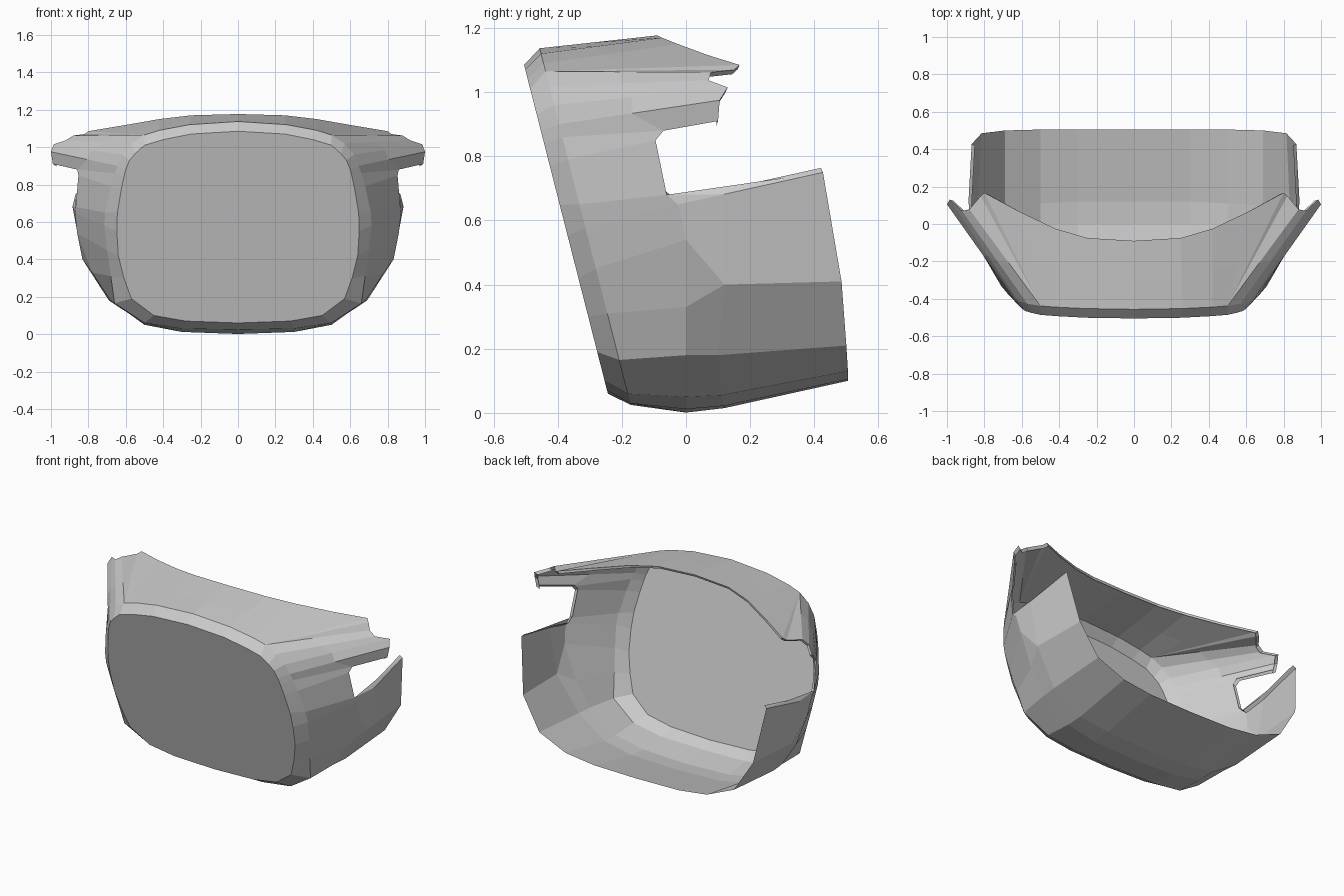
import bpy, bmesh
from mathutils import Vector as V

if "Cube" in bpy.data.objects:
    bpy.data.objects.remove(bpy.data.objects["Cube"])


def plane_y(z):
    """Depth of the tilted front plane at height z."""
    return -0.505 + 0.255 * (1.085 - z)


def build(name, rows, cap=None):
    """Skin rows of points (x >= 0 half) and mirror across x."""
    bm = bmesh.new()
    grid = [[bm.verts.new(p) for p in r] for r in rows]
    for r, s in zip(grid, grid[1:]):
        for i in range(len(r) - 1):
            bm.faces.new((r[i], s[i], s[i + 1], r[i + 1]))
    if cap is not None:
        bm.faces.new([r[cap] for r in grid])
    bmesh.ops.remove_doubles(bm, verts=bm.verts, dist=0.0005)
    bmesh.ops.recalc_face_normals(bm, faces=bm.faces)
    # outward means away from the inside of the bowl
    centre = V((0, 0.1, 0.6))
    score = sum((f.calc_center_median() - centre).dot(f.normal) * f.calc_area() for f in bm.faces)
    if score < 0:
        bmesh.ops.reverse_faces(bm, faces=bm.faces)
    me = bpy.data.meshes.new(name)
    bm.to_mesh(me)
    bm.free()
    ob = bpy.data.objects.new(name, me)
    bpy.context.collection.objects.link(ob)
    m = ob.modifiers.new("mirror", "MIRROR")
    m.use_clip = True
    return ob


# front panel outline (x, z) and its bevel's outer outline (x, z)
outline = [
    (0, 1.085, 0, 1.137), (.25, 1.07, .26, 1.12), (.4, 1.04, .42, 1.09),
    (.5, 1.01, .5, 1.065), (.55, .965, .57, 1.02), (.58, .93, .62, .96),
    (.6, .88, .645, .9), (.61, .84, .66, .86), (.625, .77, .68, .79),
    (.645, .65, .71, .65), (.648, .55, .715, .58), (.64, .42, .70, .45),
    (.61, .3, .68, .31), (.57, .19, .66, .165), (.45, .1, .5, .06),
    (.28, .07, .3, .03), (0, .06, 0, .025)]
rim = [V((bx, plane_y(bz) + 0.062, bz)) for _, _, bx, bz in outline]
panel = [V((ax, plane_y(az), az)) for ax, az, _, _ in outline]
build("front_panel", list(zip(panel, rim)), cap=0)

# brow and side arms: rim index, rear edge point
brow_edge = [
    (0, (0, -.09, 1.177)), (1, (.25, -.075, 1.17)), (2, (.42, -.025, 1.15)),
    (3, (.62, .07, 1.115)), (3, (.8, .167, 1.085)), (3, (.82, .15, 1.07)),
    (3, (.88, .078, 1.062)), (4, (.92, .07, 1.037)), (5, (.985, .13, 1.015)),
    (6, (1.0, .105, .975)), (7, (.99, .1, .91))]
notch_top = V((.86, -.07, .88))
brow = [[rim[i], rim[i].lerp(V(p), .45), V(p)] for i, p in brow_edge]
brow[-1][1] = notch_top
build("brow_shell", brow)

# cheeks and chin: points running from the rim to the rear edge
notch_back, notch_low = (.853, -.095, .85), (.868, -.06, .68)
knee, hip = (.832, .12, .40), (.815, .485, .41)
lower = [
    [notch_top] * 3,
    [notch_back] * 3,
    [notch_low] * 3,
    [(.872, -.025, .65), (.885, .12, .682), (.868, .427, .75)],
    [(.86, 0, .54), knee, hip],
    [(.78, 0, .33), knee, hip],
    [(.68, 0, .18), (.69, .1, .18), (.69, .5, .21)],
    [(.5, 0, .05), (.5, .11, .055), (.5, .505, .13)],
    [(.3, 0, .012), (.3, .12, .022), (.3, .505, .105)],
    [(0, 0, .001), (0, .12, .015), (0, .505, .10)]]
build("lower_shell", [[rim[i + 7]] + [V(p) for p in r] for i, r in enumerate(lower)])


def lip(name, points, dz):
    """Narrow inward return along an open edge."""
    build(name, [[V(p), V((p[0] * .98, p[1] - .006, p[2] + dz))] for p in points])


lip("brow_lip", [p for _, p in brow_edge], -.014)
lip("notch_lip", [brow_edge[-1][1], notch_top, notch_back, notch_low], .012)
lip("cheek_lip", [notch_low] + lower[3], .014)
